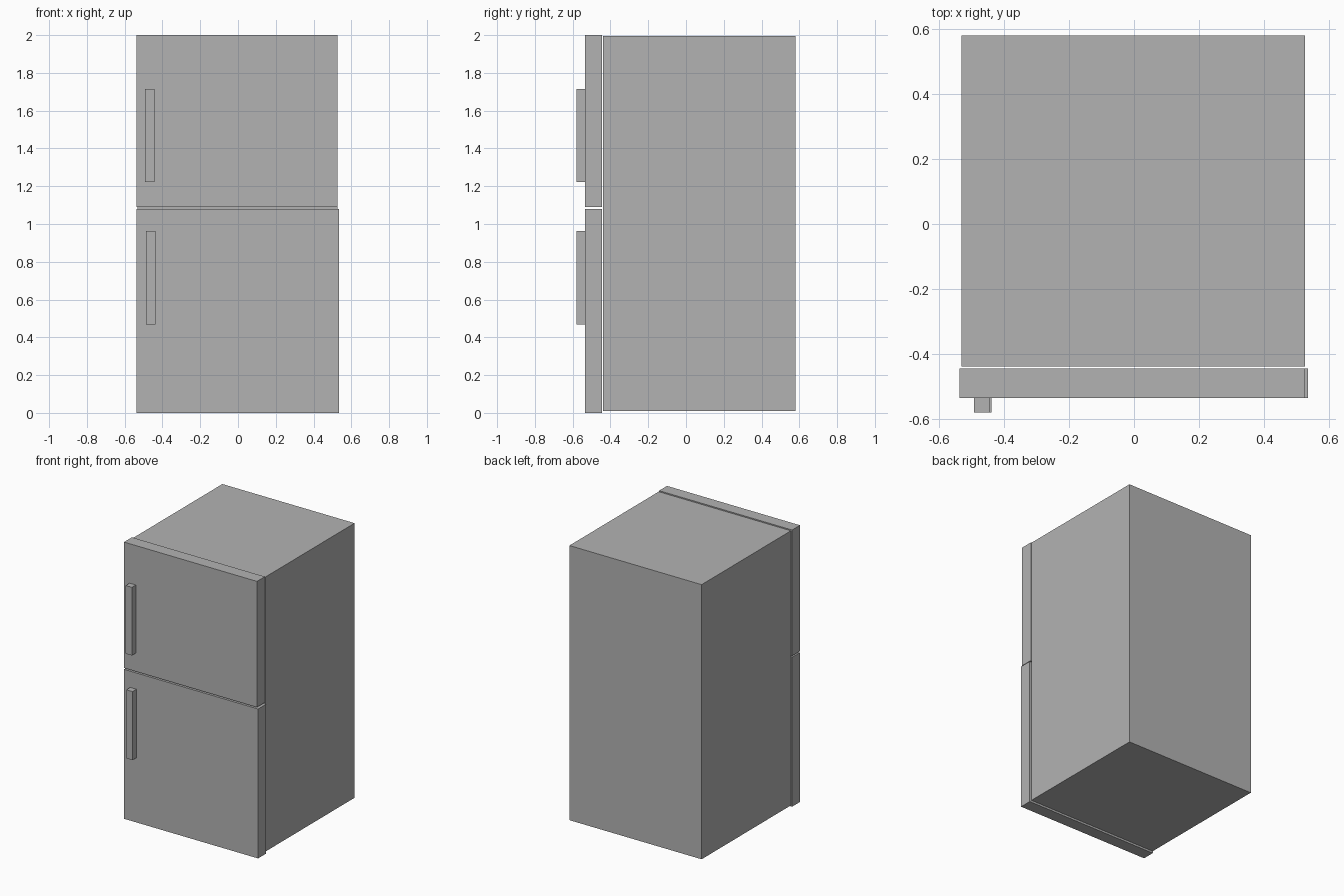
import bpy
from mathutils import Vector

cube = bpy.data.objects.get("Cube")
if cube:
    bpy.data.objects.remove(cube, do_unlink=True)

# Single plain grey finish
grey = bpy.data.materials.new("plain grey")
grey.use_nodes = True
COLOUR = (0.45, 0.45, 0.45, 1)
grey.diffuse_color = COLOUR
grey.node_tree.nodes["Principled BSDF"].inputs["Base Color"].default_value = COLOUR


def box(name, x, y, z):
    """Add a box spanning the given (min, max) range on each axis."""
    low, high = (Vector(corner) for corner in zip(x, y, z))
    bpy.ops.mesh.primitive_cube_add(size=1, location=(low + high) / 2)
    obj = bpy.context.object
    obj.name = obj.data.name = name
    for vert in obj.data.vertices:
        vert.co *= high - low
    obj.data.materials.append(grey)
    return obj


DOOR_Y = (-0.535, -0.445)
HANDLE_Y = (-0.58, DOOR_Y[0])

# Cabinet, raised slightly and set just behind the doors
box("cabinet", (-0.531, 0.526), (-0.439, 0.58), (0.01, 1.995))

# Doors, separated by a narrow gap
box("lower_door", (-0.537, 0.535), DOOR_Y, (0, 1.08))
box("upper_door", (-0.537, 0.526), DOOR_Y, (1.09, 2))

# Upright bar handles
box("lower_handle", (-0.487, -0.438), HANDLE_Y, (0.467, 0.963))
box("upper_handle", (-0.492, -0.443), HANDLE_Y, (1.222, 1.715))
